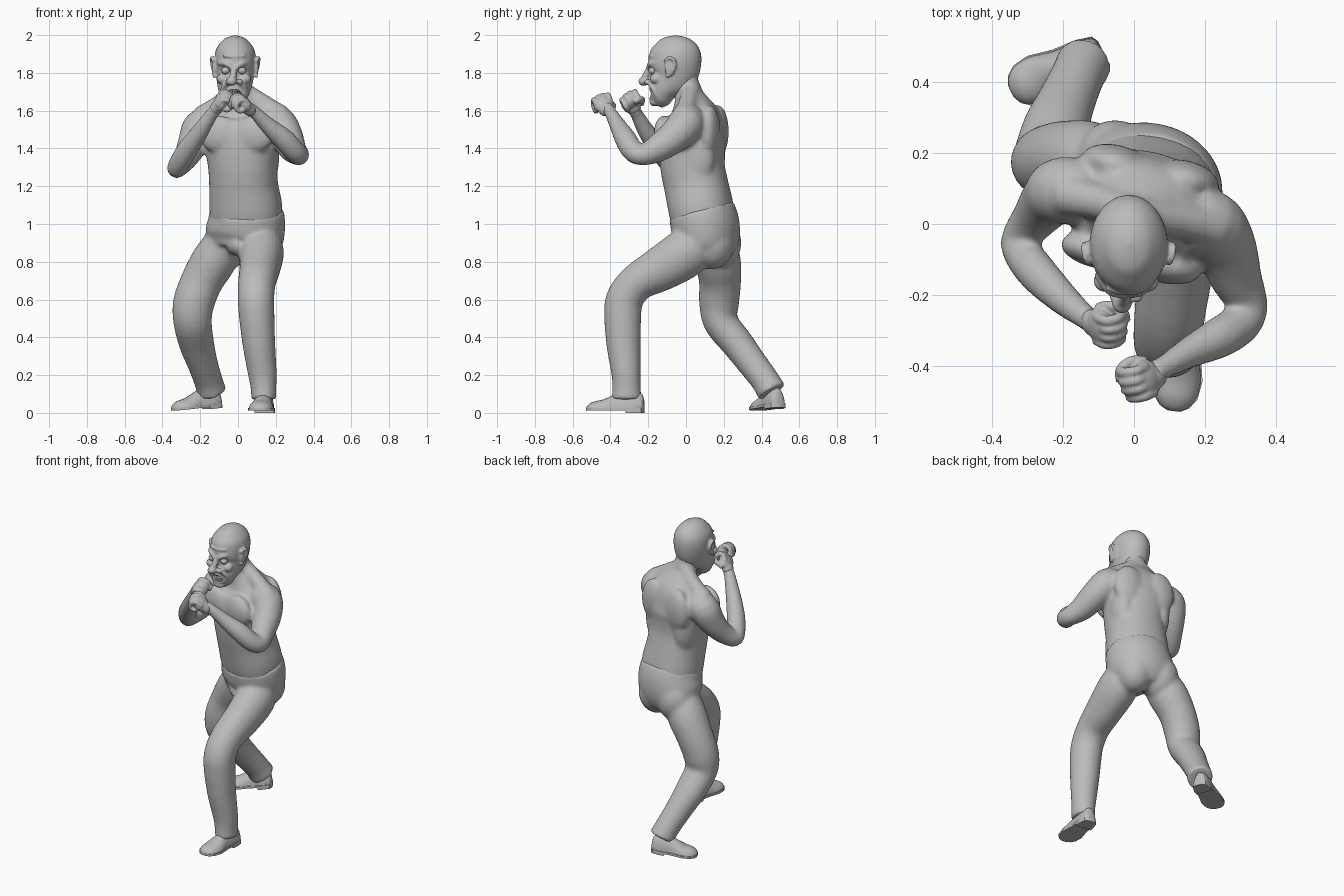
import bpy
import bmesh
import math
from mathutils import Vector, Matrix

cube = bpy.data.objects.get("Cube")
if cube:
    bpy.data.objects.remove(cube)

grey = bpy.data.materials.new("plain grey")
grey.use_nodes = True
GREY = (0.5, 0.5, 0.5, 1)
grey.diffuse_color = GREY
grey.node_tree.nodes["Principled BSDF"].inputs["Base Color"].default_value = GREY

TWIST = Vector((.97, -.22, 0))   # the direction the shoulders run in
AHEAD = Vector((-.22, -.97, 0))
X_AXIS = Vector((1, 0, 0))


def tube(bm, rings, ref=X_AXIS, sides=24, steps=4, power=1.0):
    """Closed loft; every ring is x, y, z, radius along ref, radius across."""
    keys = [Vector(r if len(r) > 4 else (*r, r[3])) for r in rings]
    keys = [2 * keys[0] - keys[1]] + keys + [2 * keys[-1] - keys[-2]]
    path = []
    for i in range(1, len(keys) - 2):
        a, b, c, d = keys[i - 1:i + 3]
        for s in range(steps):
            t = s / steps
            path.append(b + (c - a) * (t / 2) + (2 * a - 5 * b + 4 * c - d) * (t * t / 2)
                        + (3 * b - a - 3 * c + d) * (t ** 3 / 2))
    path.append(keys[-2])
    loops = []
    for i, p in enumerate(path):
        nxt, prev = path[min(i + 1, len(path) - 1)], path[max(i - 1, 0)]
        along = (nxt.xyz - prev.xyz).normalized()
        u = (ref - along * ref.dot(along)).normalized()
        v = along.cross(u)
        loop = []
        for k in range(sides):
            ang = math.tau * k / sides
            c, s = math.cos(ang), math.sin(ang)
            c, s = (math.copysign(abs(w) ** power, w) for w in (c, s))
            loop.append(bm.verts.new(p.xyz + u * c * abs(p[3]) + v * s * abs(p[4])))
        loops.append(loop)
    for lo, hi in zip(loops, loops[1:]):
        for k in range(sides):
            n = (k + 1) % sides
            bm.faces.new((lo[k], lo[n], hi[n], hi[k]))
    bm.faces.new(loops[0][::-1])
    bm.faces.new(loops[-1])


def blob(bm, centre, radii, x=X_AXIS, y=Vector((0, 1, 0))):
    """Ellipsoid with its first two axes along x and y."""
    x = x.normalized()
    y = (y - x * y.dot(x)).normalized()
    turn = Matrix((x, y, x.cross(y))).transposed().to_4x4()
    m = Matrix.Translation(centre) @ turn @ Matrix.Diagonal((*radii, 1))
    bmesh.ops.create_uvsphere(bm, u_segments=24, v_segments=16, radius=1, matrix=m)


def finish(bm, name, voxel=0, smooth=0):
    bmesh.ops.recalc_face_normals(bm, faces=bm.faces)
    for f in bm.faces:
        f.smooth = True
    mesh = bpy.data.meshes.new(name)
    bm.to_mesh(mesh)
    bm.free()
    mesh.materials.append(grey)
    ob = bpy.data.objects.new(name, mesh)
    bpy.context.collection.objects.link(ob)
    if voxel:
        mod = ob.modifiers.new("Fuse", 'REMESH')
        mod.mode, mod.voxel_size, mod.use_smooth_shade = 'VOXEL', voxel, True
        mod = ob.modifiers.new("Soften", 'SMOOTH')
        mod.factor, mod.iterations = 0.5, smooth
    else:
        bpy.ops.object.select_all(action='DESELECT')
        ob.select_set(True)
        bpy.context.view_layer.objects.active = ob
        bpy.ops.object.shade_smooth_by_angle(angle=math.radians(40))
    return ob


# Bare torso, neck and arms
bm = bmesh.new()
tube(bm, [(.04, .1, .98, .185, .16), (.042, .08, 1.08, .193, .17), (.03, .055, 1.2, .182, .168),
          (.025, .035, 1.3, .182, .168), (.02, .03, 1.4, .192, .172), (.02, .035, 1.48, .2, .172),
          (.02, .045, 1.56, .19, .14), (.01, .03, 1.63, .13, .1), (0, .01, 1.69, .07, .07)],
     TWIST, 32, power=.9)
tube(bm, [(0, .03, 1.6, .085), (0, .01, 1.69, .073), (-.01, -.01, 1.8, .065)])
core = Vector((.02, .035, 0))
for side in (1, -1):
    out = TWIST * side
    chest = core + AHEAD * .135 + out * .095
    blob(bm, chest + Vector((0, 0, 1.475)), (.108, .05, .1), TWIST, AHEAD)
    blade = core - AHEAD * .115 + out * .1
    blob(bm, blade + Vector((0, 0, 1.49)), (.1, .055, .14), TWIST, AHEAD)
    flank = core - AHEAD * .05 + out * .125
    blob(bm, flank + Vector((0, 0, 1.37)), (.065, .1, .18), TWIST, AHEAD)
    slope = core + out * .12
    tube(bm, [(0, .03, 1.72, .05), (slope.x, slope.y, 1.635, .05),
              (slope.x + out.x * .1, slope.y + out.y * .1, 1.565, .06)])
tube(bm, [(.14, 0, 1.55, .09), (.21, 0, 1.53, .098), (.256, -.06, 1.465, .088),
          (.287, -.15, 1.4, .074), (.322, -.23, 1.365, .056), (.3, -.28, 1.385, .058),
          (.24, -.32, 1.45, .058), (.16, -.36, 1.52, .045), (.09, -.4, 1.59, .034),
          (.05, -.42, 1.62, .034)], Vector((.5, .5, .7)))
tube(bm, [(-.13, .08, 1.53, .09), (-.2, .095, 1.51, .095), (-.237, .07, 1.43, .082),
          (-.277, .02, 1.35, .066), (-.322, -.04, 1.295, .052), (-.315, -.08, 1.315, .054),
          (-.27, -.14, 1.39, .056), (-.2, -.21, 1.49, .046), (-.14, -.26, 1.58, .035),
          (-.11, -.28, 1.61, .034)], Vector((-.5, .5, .7)))
finish(bm, "torso_and_arms", .011, 9)

# Trousers: pelvis and two legs
bm = bmesh.new()
tube(bm, [(.045, .08, 1.075, .197, .175), (.045, .1, 1, .207, .182), (.03, .11, .92, .208, .172),
          (.015, .1, .85, .16, .14)], TWIST, 32)
tube(bm, [(.12, .1, .95, .09, .1), (.125, .01, .855, .118, .13), (.115, -.13, .765, .108, .12),
          (.1, -.26, .69, .1, .1), (.095, -.325, .6, .097, .1), (.1, -.335, .5, .094, .098),
          (.112, -.33, .35, .086, .09), (.13, -.317, .2, .076, .077), (.135, -.315, .13, .068, .076),
          (.137, -.315, .07, .068, .08)])
tube(bm, [(-.05, .12, .95, .09, .1), (-.12, .165, .82, .118, .122), (-.19, .18, .7, .112, .112),
          (-.235, .175, .58, .11, .106), (-.24, .185, .48, .102, .092),
          (-.22, .27, .37, .094, .086), (-.19, .345, .27, .082, .08),
          (-.157, .42, .17, .076, .076), (-.14, .455, .11, .08, .08)])
blob(bm, (0, .02, .89), (.06, .08, .06))
for out in (TWIST * .085, TWIST * -.085):
    blob(bm, Vector((.03, .155, .9)) + out, (.115, .12, .14))
finish(bm, "trousers", .011, 10)


# Shoes: upper, welted sole and heel block, laid along x then turned into place
def shoe(name, heel, toe, lift):
    span = Vector(toe) - Vector(heel)
    length = span.length
    place = (Matrix.Translation((heel[0], heel[1], 0)) @ Matrix.Rotation(math.atan2(span.y, span.x), 4, 'Z')
             @ Matrix.Translation((length, 0, 0)) @ Matrix.Rotation(lift, 4, 'Y')
             @ Matrix.Translation((-length, 0, 0)))
    outline = [(0, .018), (.04, .038), (.2, .049), (.45, .052), (.7, .066), (.87, .058), (.96, .038), (1, .014)]
    tall = [.07, .1, .12, .105, .072, .06, .045, .03]
    bm = bmesh.new()
    tube(bm, [(t * length, 0, .02, w, h - .02) for (t, w), h in zip(outline, tall)], Vector((0, 1, 0)))
    for v in bm.verts:
        v.co.z = max(v.co.z, .018)
    for part, low, high in ((outline, .012, .026), (outline[:3] + [(.3, .048)], 0, .013)):
        rim = [(t * length, w + .004) for t, w in part]
        rim += [(x, -w) for x, w in reversed(rim)]
        face = bm.faces.new([bm.verts.new((x, y, low)) for x, y in rim])
        top = bmesh.ops.extrude_face_region(bm, geom=[face])["geom"]
        bmesh.ops.translate(bm, vec=(0, 0, high - low), verts=[g for g in top if isinstance(g, bmesh.types.BMVert)])
    bm.transform(place)
    finish(bm, name)


shoe("left_shoe", (.15, -.222), (.112, -.527), 0)
shoe("right_shoe", (-.09, .495), (-.345, .375), .1)


# Fists: palm, four curled fingers and a thumb
def fist(name, centre, forward, row, flip):
    c, d = Vector(centre), Vector(forward).normalized()
    r = Vector(row)
    r = (r - d * r.dot(d)).normalized()
    palm = r.cross(d) * flip
    bm = bmesh.new()
    blob(bm, c - d * .005, (.056, .056, .033), d, r)
    blob(bm, c - d * .04, (.045, .04, .034), d, r)
    for i in range(4):
        base = c + r * (.026 * (i - 1.5)) - d * (.004 * (i - 1) ** 2)
        curl = ((0, -.014), (.042, -.01), (.054, .022), (.036, .048), (.008, .042), (.002, .022))
        tube(bm, [(*(base + d * a + palm * b), .0148) for a, b in curl], r, 12)
    thumb = ((-.035, -.045, .012), (0, -.058, .032), (.028, -.04, .056), (.028, -.01, .062))
    tube(bm, [(*(c + d * a + r * b + palm * h), .015) for a, b, h in thumb], d, 12)
    finish(bm, name, .005, 2)


fist("left_fist", (.03, -.44, 1.64), (-.6, -.3, .7), (.3, -.85, -.3), 1)
fist("right_fist", (-.09, -.292, 1.648), (.5, -.3, .7), (.1, -.9, -.4), -1)

# Head: skull and jaw, with brows, nose, cheeks, lips and ears fused on
bm = bmesh.new()
tube(bm, [(-.022, -.15, 1.625, .03, .025), (-.022, -.138, 1.655, .064, .055), (-.02, -.12, 1.71, .085, .08),
          (-.016, -.075, 1.78, .1, .127), (-.015, -.06, 1.85, .11, .14), (-.015, -.055, 1.92, .103, .131),
          (-.015, -.055, 1.97, .069, .09), (-.015, -.055, 1.99, .038, .05), (-.015, -.055, 1.999, .004, .005)],
     sides=32)
tube(bm, [(-.02, -.19, 1.83, .016), (-.025, -.21, 1.79, .018), (-.033, -.22, 1.76, .022)])
blob(bm, (-.034, -.224, 1.755), (.028, .028, .024))
blob(bm, (-.022, -.168, 1.645), (.038, .025, .022))
for side in (1, -1):
    mid = -.022
    blob(bm, (mid + side * .03, -.204, 1.752), (.017, .018, .015))
    tube(bm, [(mid + side * .01, -.198, 1.828, .013), (mid + side * .045, -.184, 1.85, .016),
              (mid + side * .085, -.14, 1.85, .01)])
    blob(bm, (mid + side * .058, -.16, 1.768), (.034, .032, .028))
    tube(bm, [(mid + side * .03, -.2, 1.75, .011), (mid + side * .058, -.176, 1.72, .012),
              (mid + side * .06, -.158, 1.68, .011)])
    tube(bm, [(mid + side * t, -.196 + t * t * 4, 1.885 + t * .1, .006) for t in (0, .03, .06)])
    ear = Vector((-.015 + side * .112, -.088, 1.83))
    blob(bm, ear, (.012, .026, .05))
    rim = [(.0, -.02, -.05), (0, .012, -.03), (.01, .03, .01), (.014, .022, .042), (.01, -.005, .05), (0, -.025, .03)]
    tube(bm, [(ear.x + side * a, ear.y + b, ear.z + h, .009) for a, b, h in rim])
lips = [(-.022 + .048 * math.cos(a), -.184 + .022 * abs(math.cos(a)) ** 2, 1.692 + .029 * math.sin(a), .01)
        for a in (math.tau * i / 16 for i in range(17))]
tube(bm, lips, Vector((0, 1, 0)), 10)
head = finish(bm, "head", .006, 3)

# Open mouth, cut into the face
bm = bmesh.new()
blob(bm, (-.022, -.195, 1.692), (.038, .05, .02))
cutter = finish(bm, "mouth_cutter")
cutter.hide_render = True
cutter.hide_set(True)
cut = head.modifiers.new("Mouth", 'BOOLEAN')
cut.operation, cut.object = 'DIFFERENCE', cutter
bpy.context.view_layer.objects.active = head
head.select_set(True)
for mod in list(head.modifiers):
    bpy.ops.object.modifier_apply(modifier=mod.name)
bpy.data.objects.remove(cutter)

# Eyeballs and teeth
bm = bmesh.new()
for side in (1, -1):
    blob(bm, (-.022 + side * .044, -.176, 1.812), (.022, .022, .02))
finish(bm, "eyes")
bm = bmesh.new()
for i in range(-2, 3):
    for z in (1.707, 1.68):
        blob(bm, (-.022 + i * .012, -.178 + i * i * .002, z), (.0065, .006, .01))
finish(bm, "teeth")
